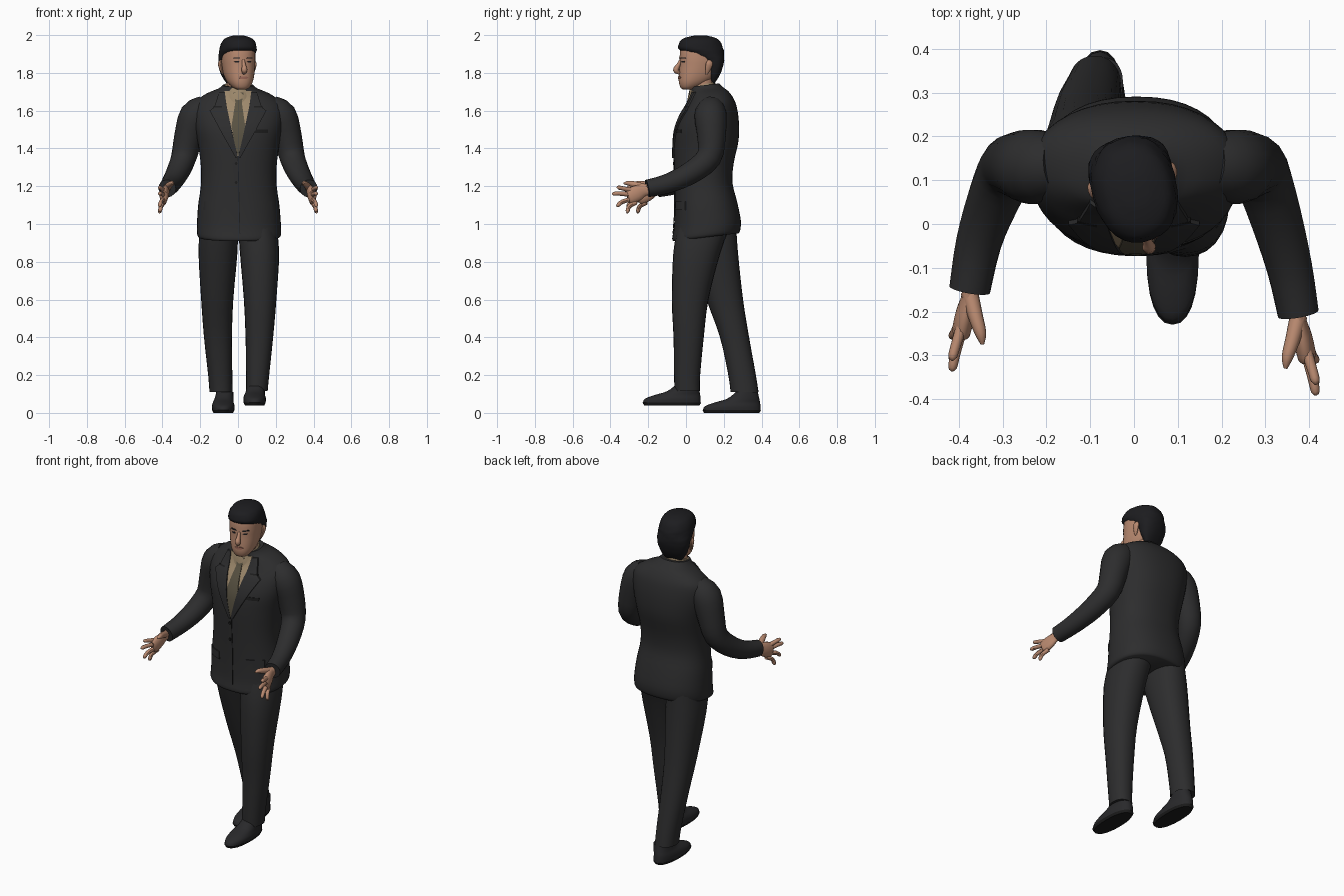
import bpy, bmesh, math, random
from mathutils import Vector, Matrix
from mathutils.bvhtree import BVHTree

cube = bpy.data.objects.get("Cube")
if cube:
    bpy.data.objects.remove(cube, do_unlink=True)
random.seed(4)
parts = []


def material(name, r, g, b):
    m = bpy.data.materials.new(name)
    m.use_nodes = True
    m.diffuse_color = (r, g, b, 1)
    node = m.node_tree.nodes["Principled BSDF"]
    node.inputs["Base Color"].default_value = (r, g, b, 1)
    node.inputs["Roughness"].default_value = 0.8
    return m


SUIT = material("charcoal suit", .026, .026, .027)
SEAM = material("dark seam", .012, .012, .012)
SHOE = material("shoe leather", .022, .022, .024)
HAIR = material("black hair", .012, .012, .014)
SKIN = material("skin", .48, .25, .16)
LIPS = material("lips", .33, .14, .1)
SHIRT = material("tan shirt", .34, .25, .15)
TIE = material("olive tie", .1, .085, .055)


def skin(name, rings, mat):
    """Join closed rings of points into a capped solid."""
    bm = bmesh.new()
    loops = [[bm.verts.new(p) for p in ring] for ring in rings]
    n = len(loops[0])
    for a, b in zip(loops, loops[1:]):
        for i in range(n):
            j = (i + 1) % n
            bm.faces.new((a[i], a[j], b[j], b[i]))
    bm.faces.new(loops[0])
    bm.faces.new(loops[-1])
    bmesh.ops.recalc_face_normals(bm, faces=bm.faces)
    me = bpy.data.meshes.new(name)
    bm.to_mesh(me)
    bm.free()
    me.materials.append(mat)
    ob = bpy.data.objects.new(name, me)
    bpy.context.collection.objects.link(ob)
    parts.append(ob)
    return ob


def smooth_rows(rows, steps):
    """Catmull-Rom interpolation through rows of numbers."""
    out = []
    for i in range(len(rows) - 1):
        p = [rows[max(i - 1, 0)], rows[i], rows[i + 1], rows[min(i + 2, len(rows) - 1)]]
        for s in range(steps):
            t = s / steps
            out.append([b + .5 * t * (c - a + t * (2 * a - 5 * b + 4 * c - d + t * (3 * (b - c) + d - a)))
                        for a, b, c, d in zip(*p)])
    return out + [list(rows[-1])]


def loft(name, rows, mat, n=24, power=2.0, tilt=0.0, steps=3, jitter=0.0):
    """Rows are (z, centre x, centre y, half width, half depth)."""
    rings = []
    for z, cx, cy, rx, ry in smooth_rows(rows, steps):
        ring = []
        for k in range(n):
            a = math.tau * k / n
            c, s = math.cos(a), math.sin(a)
            dx = math.copysign(abs(c) ** (2 / power), c) * rx
            dy = math.copysign(abs(s) ** (2 / power), s) * ry
            j = 1 + random.uniform(-jitter, jitter)
            ring.append((cx + dx * j, cy + dy * j, z + tilt * dy))
        rings.append(ring)
    return skin(name, rings, mat)


def tube(name, rows, mat, n=14, flat=1.0, steps=3):
    """Rows are (x, y, z, radius); flat squeezes the sideways radius."""
    rows = smooth_rows(rows, steps)
    pts = [Vector(r[:3]) for r in rows]
    rings = []
    for i, p in enumerate(pts):
        t = (pts[min(i + 1, len(pts) - 1)] - pts[max(i - 1, 0)]).normalized()
        side = Vector((1, 0, 0))
        side = (side - t * side.dot(t)).normalized()
        up = t.cross(side)
        r = rows[i][3]
        rings.append([p + side * math.cos(a) * r * flat + up * math.sin(a) * r
                      for a in (math.tau * k / n for k in range(n))])
    return skin(name, rings, mat)


def plate(name, target, rows, mat, thick=.004, cols=6):
    """Thin panel hugging the front of target; rows are (z, x from, x to)."""
    me = target.data
    tree = BVHTree.FromPolygons([v.co for v in me.vertices], [p.vertices for p in me.polygons])
    rings = []
    for z, x0, x1 in [r for i in range(len(rows) - 1) for r in
                      [[a + (b - a) * s / 4 for a, b in zip(rows[i], rows[i + 1])] for s in range(4)]] + [rows[-1]]:
        base = []
        for k in range(cols + 1):
            x = x0 + (x1 - x0) * k / cols
            hit = tree.ray_cast(Vector((x, -1, z)), Vector((0, 1, 0)))[0]
            base.append(hit or tree.find_nearest(Vector((x, 0, z)))[0])
        rings.append([p + Vector((0, -thick, 0)) for p in base] + [p + Vector((0, .001, 0)) for p in base[::-1]])
    return skin(name, rings, mat)


# Jacket body
jacket = loft("jacket", [
    (.93, .006, .105, .212, .172), (.945, .006, .107, .222, .18), (1.0, .005, .113, .222, .177),
    (1.1, .004, .105, .215, .165), (1.2, .004, .093, .201, .153), (1.3, .004, .095, .2, .157),
    (1.42, .004, .107, .215, .171), (1.52, .003, .112, .235, .168), (1.6, .002, .122, .24, .147),
    (1.65, 0, .13, .222, .122), (1.69, 0, .125, .165, .1), (1.715, 0, .11, .105, .085),
    (1.735, 0, .1, .082, .075)], SUIT, n=40, power=2.3, tilt=.12)

# Shirt front, tie, lapels and jacket details
plate("shirt_front", jacket, [(1.705, -.072, .072), (1.6, -.056, .056), (1.36, -.002, .002)], SHIRT, .004, 10)
plate("tie_knot", jacket, [(1.695, -.024, .03), (1.645, -.014, .02)], TIE, .0098)
plate("tie_blade", jacket, [(1.645, -.014, .02), (1.52, -.034, .038), (1.42, -.018, .018), (1.365, -.002, .002)], TIE, .008)
for s, side in ((1, "left"), (-1, "right")):
    plate(side + "_lapel", jacket, [(1.7, s * .07, s * .1), (1.62, s * .06, s * .125), (1.6, s * .055, s * .15),
                                    (1.48, s * .03, s * .085), (1.35, 0, s * .012)], SUIT, .0095)
    plate(side + "_notch", jacket, [(1.624, s * .085, s * .128), (1.617, s * .085, s * .13)], SEAM, .0099)
    plate(side + "_pocket_flap", jacket, [(1.12, s * .09, s * .18), (1.075, s * .088, s * .182)], SUIT, .006)
plate("breast_pocket", jacket, [(1.5, .09, .16), (1.482, .09, .158)], SEAM, .003)
plate("front_seam", jacket, [(1.36, -.002, .002), (.95, .008, .012)], SEAM, .003, 2)
for z in (1.32, 1.22):
    plate("button", jacket, [(z + .008, -.013, -.007), (z, -.018, -.002), (z - .008, -.013, -.007)], SEAM, .006)

# Collars and neck
loft("shirt_collar", [(1.66, 0, .085, .09, .08), (1.7, 0, .085, .082, .073), (1.738, 0, .088, .069, .066)],
     SHIRT, tilt=.25)
loft("neck", [(1.66, 0, .085, .064, .062), (1.74, .002, .088, .06, .06), (1.8, .002, .09, .058, .06)], SKIN)

# Sleeves and hands: d moves the wrist back
for s, d, side in ((1, 0, "left"), (-1, .055, "right")):
    tube(side + "_sleeve", [
        (s * .17, .135, 1.615, .07), (s * .225, .13, 1.57, .086), (s * .262, .135, 1.46, .076),
        (s * .288, .12 + d * .1, 1.35, .067), (s * .322, .02 + d * .6, 1.268, .06),
        (s * .355, -.1 + d, 1.213, .052), (s * .375, -.205 + d, 1.188, .047)], SUIT, n=18)
    y = -.2 + d
    tube(side + "_palm", [(s * .374, y + .03, 1.188, .03), (s * .378, y - .02, 1.18, .032),
                          (s * .386, y - .06, 1.163, .043), (s * .394, y - .1, 1.145, .043),
                          (s * .396, y - .108, 1.142, .03)], SKIN, flat=.5)
    for name, ky, kz, ty, tz in (("index", -.1, 1.176, -.165, 1.19), ("middle", -.107, 1.155, -.19, 1.157),
                                 ("ring", -.103, 1.132, -.168, 1.095), ("little", -.085, 1.115, -.115, 1.062)):
        mid = (s * .407, y + (ky + ty) / 2, (kz + tz) / 2 + .005, .0115)
        tube(f"{side}_{name}_finger", [(s * .391, y + ky + .02, kz, .013), mid,
                                       (s * .414, y + ty * .96, tz + .003, .01), (s * .413, y + ty, tz, .003)],
             SKIN, n=8)
    tube(side + "_thumb", [(s * .376, y - .01, 1.19, .02), (s * .362, y - .065, 1.207, .017),
                           (s * .35, y - .105, 1.216, .013), (s * .346, y - .13, 1.215, .004)], SKIN, n=8)

# Trousers
loft("left_trouser_leg", [(1.0, .1, .1, .1, .14), (.85, .114, .058, .104, .125), (.6, .117, .022, .086, .097),
                          (.4, .113, .014, .073, .08), (.2, .104, .006, .061, .069), (.115, .1, .006, .057, .067)],
     SUIT, power=2.2)
loft("right_trouser_leg", [(1.0, -.1, .125, .1, .14), (.85, -.106, .15, .103, .125), (.6, -.11, .205, .085, .097),
                           (.4, -.106, .257, .074, .077), (.2, -.094, .297, .064, .073), (.11, -.09, .31, .061, .074)],
     SUIT, power=2.2)

# Shoes
for cx, dy, dz, side in ((.088, 0, .04, "left"), (-.078, .317, 0, "right")):
    loft(side + "_sole", [(dz, cx, -.075 + dy, .052, .146), (dz + .014, cx, -.075 + dy, .059, .155)],
         SEAM, power=2.3, steps=1)
    loft(side + "_shoe", [(dz + .012, cx, -.075 + dy, .058, .153), (dz + .035, cx, -.07 + dy, .06, .147),
                          (dz + .055, cx, -.045 + dy, .055, .12), (dz + .075, cx + .004, -.014 + dy, .05, .085),
                          (dz + .11, cx + .008, .005 + dy, .045, .058)], SHOE, power=2.2)

# Head, built facing forward and then turned
first = len(parts)
head = loft("head", [(1.712, 0, -.07, .022, .024), (1.722, 0, -.062, .042, .045), (1.75, 0, -.036, .064, .08),
                     (1.79, 0, -.012, .078, .104), (1.84, 0, 0, .085, .112), (1.88, 0, .003, .087, .114),
                     (1.93, 0, .003, .083, .108), (1.97, 0, .003, .06, .08), (1.985, 0, 0, .03, .04)],
            SKIN, n=32, power=2.25)
hair_rows = [(1.745, .045, .072, .05), (1.79, .02, .1, .078), (1.84, .002, .118, .091), (1.875, -.025, .124, .095),
             (1.905, -.085, .123, .096), (1.93, -.118, .12, .095), (1.965, -.11, .105, .084),
             (1.985, -.085, .08, .064), (1.997, -.035, .035, .03)]
loft("hair", [(z, 0, (f + b) / 2, w, (b - f) / 2) for z, f, b, w in hair_rows], HAIR, n=30, power=2.25, jitter=.018)
tube("nose", [(0, -.108, 1.868, .007), (0, -.122, 1.84, .011), (0, -.134, 1.815, .016), (0, -.116, 1.798, .008)],
     SKIN, n=10)
plate("mouth", head, [(1.781, -.016, .016), (1.775, -.026, .026), (1.767, -.014, .014)], LIPS, .004)
for s, side in ((1, "left"), (-1, "right")):
    plate(side + "_eye", head, [(1.864, s * .027, s * .04), (1.859, s * .021, s * .047), (1.854, s * .027, s * .042)],
          HAIR, .002)
    plate(side + "_eyebrow", head, [(1.882, s * .022, s * .05), (1.875, s * .016, s * .055)], HAIR, .004)
    tube(side + "_ear", [(s * .082, .012, 1.792, .006), (s * .09, .018, 1.82, .015),
                         (s * .095, .024, 1.85, .019), (s * .09, .024, 1.868, .007)], SKIN, n=10, flat=.5)
turn = Matrix.Translation((.002, .077, 0)) @ Matrix.Rotation(math.radians(14), 4, "Z")
for ob in parts[first:]:
    ob.data.transform(turn)

# Smooth shading with sharp edges kept
bpy.ops.object.select_all(action="DESELECT")
for ob in parts:
    ob.select_set(True)
bpy.context.view_layer.objects.active = parts[0]
bpy.ops.object.shade_smooth_by_angle(angle=math.radians(45))
